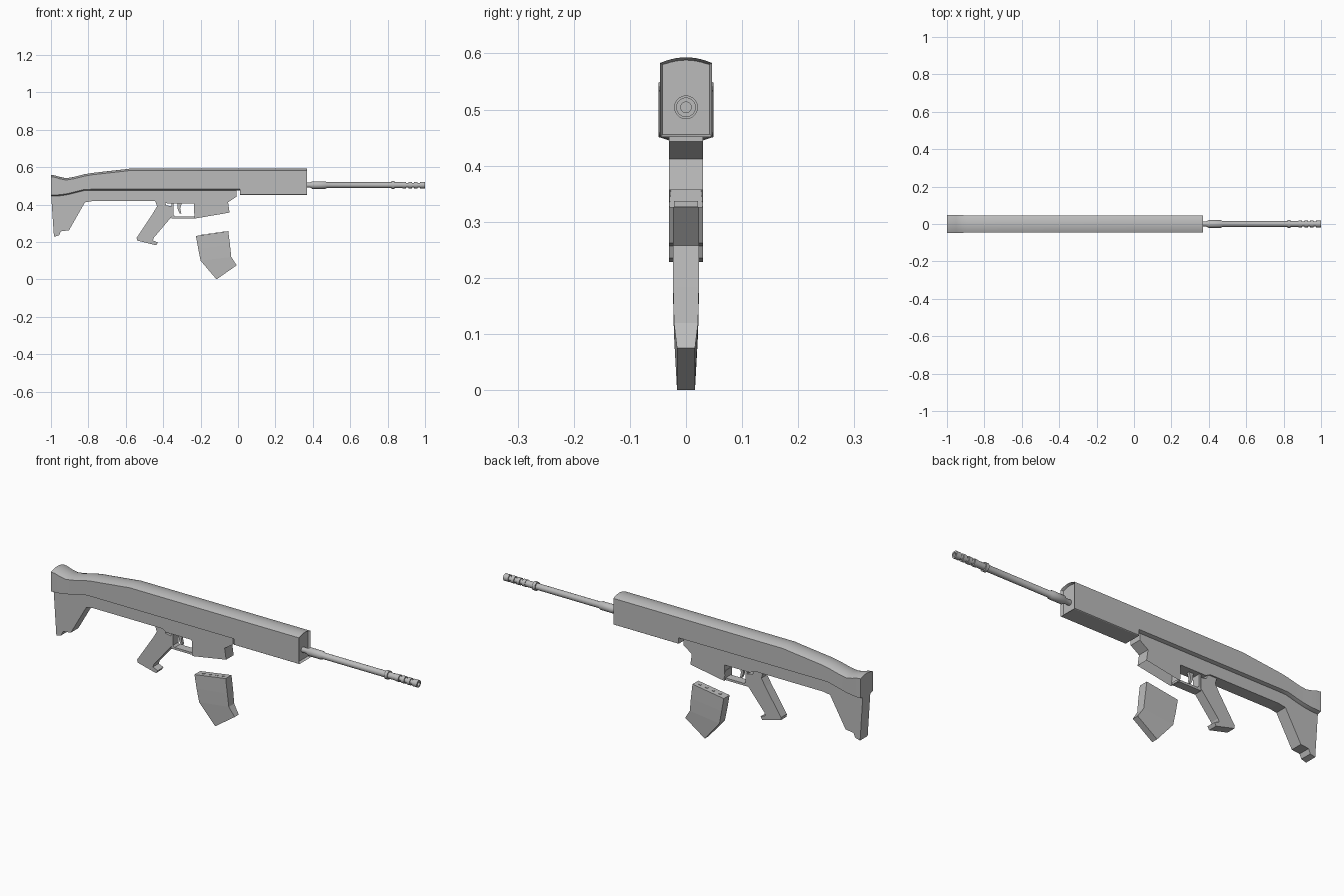
import bpy, bmesh, math
from mathutils import Vector

if "Cube" in bpy.data.objects:
    bpy.data.objects.remove(bpy.data.objects["Cube"])

grey = bpy.data.materials.new("plain_grey")
grey.diffuse_color = (0.5, 0.5, 0.5, 1)
grey.use_nodes = True
grey.node_tree.nodes["Principled BSDF"].inputs["Base Color"].default_value = grey.diffuse_color


def loft(name, rings, pockets=(), smooth=False):
    """Skin equal-sized point rings, cap both ends, then sink pockets.
    A pocket is (point near the face, rim, depth)."""
    bm = bmesh.new()
    rows = [[bm.verts.new(p) for p in ring] for ring in rings]
    n = len(rows[0])
    for a, b in zip(rows, rows[1:]):
        for i in range(n):
            j = (i + 1) % n
            bm.faces.new((a[i], a[j], b[j], b[i]))
    bm.faces.new(rows[0])
    bm.faces.new(rows[-1])
    bmesh.ops.recalc_face_normals(bm, faces=bm.faces)
    bm.normal_update()
    for point, rim, depth in pockets:
        face = min(bm.faces, key=lambda f: (f.calc_center_median() - Vector(point)).length)
        bmesh.ops.inset_individual(bm, faces=[face], thickness=rim, depth=0)
        bmesh.ops.translate(bm, verts=face.verts, vec=-face.normal * depth)
    mesh = bpy.data.meshes.new(name)
    bm.to_mesh(mesh)
    bm.free()
    mesh.materials.append(grey)
    obj = bpy.data.objects.new(name, mesh)
    bpy.context.collection.objects.link(obj)
    if smooth:
        bpy.ops.object.select_all(action='DESELECT')
        obj.select_set(True)
        bpy.context.view_layer.objects.active = obj
        bpy.ops.object.shade_smooth_by_angle(angle=math.radians(30))
    return obj


def prism(name, profile, half, pockets=()):
    """Side profile (x, z) given thickness across y."""
    return loft(name, [[(x, s * half, z) for x, z in profile] for s in (-1, 1)], pockets)


def arched(x, top, bottom, w, keel, lip):
    """Cross-section with a shallow rounded top and a chamfered underside."""
    ring = [(x, -keel, bottom), (x, keel, bottom), (x, w, bottom + lip)]
    for i in range(11):
        t = 1 - i / 5
        ring.append((x, w * t, top - 0.010 * t * t))
    ring.append((x, -w, bottom + lip))
    return ring


# Upper body and stock, with the cheek saddle near the butt
stations = [(-1, .558, .445, .049), (-.98, .556, .445, .049), (-.95, .547, .447, .048),
            (-.92, .541, .451, .047), (-.88, .547, .460, .046), (-.82, .562, .475, .046),
            (-.78, .569, .476, .046), (-.61, .588, .476, .046), (-.57, .593, .476, .046),
            (.01, .593, .476, .046)]
loft("upper_body", [arched(x, t, b, w, .03, .006) for x, t, b, w in stations], smooth=True)

# Front housing with a shallow recess around the barrel
loft("front_housing", [arched(x, .593, .451, .046, .043, .002) for x in (.01, .37)],
     pockets=[((.37, 0, .53), .005, .012)], smooth=True)

# Lower body with butt hook and open magazine well
prism("lower_body", [
    (-.999, .45), (-.984, .228), (-.957, .235), (-.947, .257), (-.904, .262),
    (-.818, .412), (-.78, .418), (-.40, .418), (-.375, .405), (-.235, .405),
    (-.232, .325), (-.045, .357), (-.053, .412), (-.007, .443), (-.007, .485),
    (-.80, .485), (-.93, .46)], .03, pockets=[((-.138, 0, .341), .007, .05)])

# Grip
prism("grip", [
    (-.445, .425), (-.433, .39), (-.455, .353), (-.542, .222), (-.540, .208),
    (-.438, .182), (-.428, .197), (-.455, .208), (-.449, .224), (-.353, .337),
    (-.353, .39), (-.385, .396), (-.39, .425)], .023)

# Trigger guard and trigger
prism("trigger_guard", [
    (-.356, .41), (-.356, .326), (-.228, .326), (-.228, .337), (-.335, .337),
    (-.345, .345), (-.345, .41)], .021)
prism("trigger", [
    (-.325, .41), (-.322, .375), (-.312, .352), (-.303, .352), (-.309, .378),
    (-.300, .41)], .007)

# Detached magazine: back edge, front edge and half width per row
rows = [((-.225, .232), (-.052, .258), .023), ((-.213, .165), (-.043, .185), .023),
        ((-.200, .100), (-.036, .120), .0215), ((-.115, .0), (-.007, .075), .016)]
loft("magazine", [[(a[0], -w, a[1]), (b[0], -w, b[1]), (b[0], w, b[1]), (a[0], w, a[1])]
                  for a, b, w in rows])

# Small studs along the magazine top
for i in range(4):
    x = -.195 + i * .037
    z = .232 + (x + .225) * .150
    prism(f"magazine_stud_{i + 1}",
          [(x, z - .004), (x + .012, z - .002), (x + .012, z + .004), (x, z + .002)], .005)

# Barrel, collars and grooved muzzle turned around one axis
turn = [(.345, .013), (.385, .013), (.398, .0205), (.465, .0205), (.475, .0155),
        (.822, .0155), (.822, .0212), (.838, .0212), (.838, .0155), (.880, .0155)]
for i in range(4):
    x = .880 + i * .031
    turn += [(x, .0175), (x + .018, .0175)]
    if i < 3:
        turn += [(x + .018, .0125), (x + .031, .0125)]
turn[-1] = (1.0, .0175)
turn += [(1.0, .0095), (.95, .0095)]
loft("barrel", [[(x, r * math.cos(a * math.tau / 20), .504 + r * math.sin(a * math.tau / 20))
                 for a in range(20)] for x, r in turn], smooth=True)
